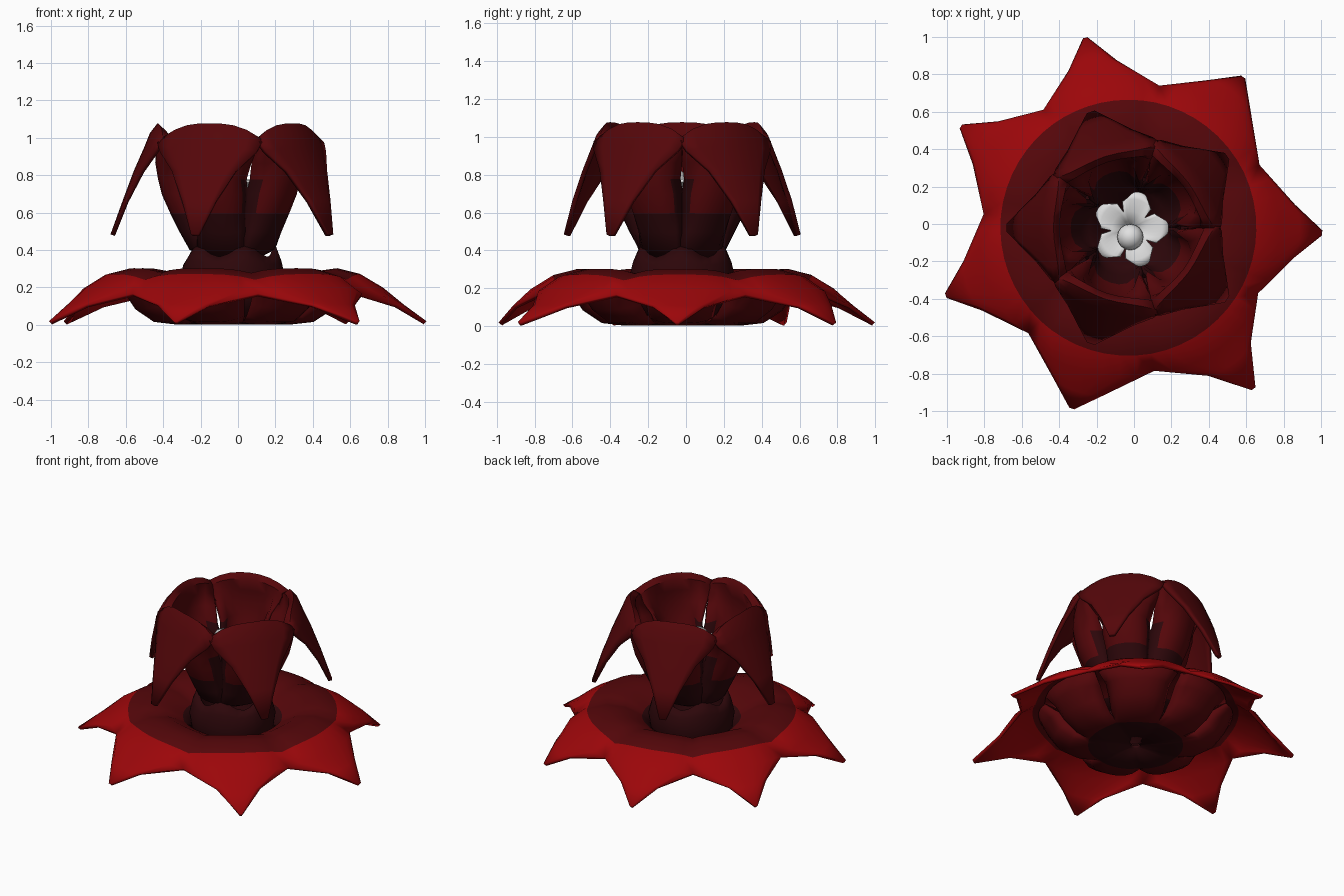
import bpy, bmesh
from math import sin, cos, hypot, radians, pi

old = bpy.data.objects.get("Cube")
if old:
    bpy.data.objects.remove(old, do_unlink=True)

CX, CY = -0.03, -0.02


def material(name, rgb):
    m = bpy.data.materials.new(name)
    m.use_nodes = True
    m.diffuse_color = (*rgb, 1)
    m.node_tree.nodes["Principled BSDF"].inputs["Base Color"].default_value = (*rgb, 1)
    return m


BRIGHT = material("bright red", (0.33, 0.002, 0.003))
DARK = material("dark red", (0.09, 0.002, 0.003))
BROWN = material("maroon brown", (0.026, 0.002, 0.003))
WHITE = material("white", (0.75, 0.75, 0.75))
REDS = [BROWN, DARK, BRIGHT]


def red_zone(face):
    """Color bands are rings around the flower's axis."""
    c = face.calc_center_median()
    r = hypot(c.x - CX, c.y - CY)
    return 0 if r < 0.31 else 1 if r < 0.68 else 2


def finish(bm, name, mats, thickness):
    bmesh.ops.remove_doubles(bm, verts=bm.verts, dist=0.002)
    bmesh.ops.recalc_face_normals(bm, faces=bm.faces)
    if mats is REDS:
        for f in bm.faces:
            f.material_index = red_zone(f)
    me = bpy.data.meshes.new(name)
    bm.to_mesh(me)
    bm.free()
    ob = bpy.data.objects.new(name, me)
    bpy.context.collection.objects.link(ob)
    for m in mats:
        me.materials.append(m)
    mod = ob.modifiers.new("thickness", 'SOLIDIFY')
    mod.thickness = thickness
    mod.offset = 0
    bpy.ops.object.select_all(action='DESELECT')
    ob.select_set(True)
    bpy.context.view_layer.objects.active = ob
    bpy.ops.object.shade_smooth_by_angle(angle=radians(50))


def petal(bm, rows, angle, half_right, half_left, center=(CX, CY)):
    """Sweep a row profile: radius, height, width share, edge flare, edge lift."""
    grid = []
    for r, z, share, flare, lift in rows:
        line = []
        for i in range(-4, 5):
            u = i / 4
            a = angle + u * share * (half_left if u > 0 else half_right)
            roll = abs(u) ** 3
            rr = r + flare * roll
            line.append(bm.verts.new((center[0] + rr * cos(a),
                                      center[1] + rr * sin(a), z + lift * roll)))
        grid.append(line)
    for low, high in zip(grid, grid[1:]):
        for i in range(8):
            bm.faces.new((low[i], low[i + 1], high[i + 1], high[i]))


# Wide lower skirt: seven joined pointed petals over a shallow bowl of sepals
skirt_rows = [
    (0.24, 0.14, 1, 0, 0), (0.33, 0.215, 1, 0, -0.01),
    (0.44, 0.275, 1, 0, -0.02), (0.56, 0.292, 1, 0, -0.025),
    (0.68, 0.262, 1, 0, -0.03), (0.80, 0.19, 1, -0.03, -0.03),
    (0.91, 0.10, 0.34, -0.02, 0), (1.03, 0.012, 0.02, 0, 0)]
sepal_rows = [
    (0.03, 0.012, 1, 0, 0), (0.31, 0.012, 1, 0, 0.01),
    (0.43, 0.025, 0.95, -0.04, 0.03), (0.53, 0.09, 0.9, -0.08, 0.03),
    (0.59, 0.18, 0.9, -0.08, 0.02), (0.63, 0.26, 0.95, -0.02, -0.02)]
skirt_tips = [(-1.5, 1.03), (52.7, 1.005), (102.8, 1.035), (148.8, 1.04),
              (200.4, 1.035), (252.6, 1.005), (307.9, 1.085)]
skirt, sepals = bmesh.new(), bmesh.new()
for i, (degrees, reach) in enumerate(skirt_tips):
    right = (radians(degrees - skirt_tips[i - 1][0]) % (2 * pi)) / 2
    left = (radians(skirt_tips[(i + 1) % 7][0] - degrees) % (2 * pi)) / 2
    rows = skirt_rows[:-1] + [(reach, *skirt_rows[-1][1:])]
    petal(skirt, rows, radians(degrees), right, left)
    petal(sepals, sepal_rows, radians(degrees), right, left)
finish(skirt, "skirt_petals", REDS, 0.022)
finish(sepals, "skirt_sepals", REDS, 0.02)

# Upper crown: five drooping petals whose throat edges roll inward
crown_rows = [
    (0.06, 0.33, 1.05, 0, 0), (0.22, 0.41, 1.05, 0, 0),
    (0.27, 0.50, 1.0, -0.06, 0), (0.32, 0.60, 0.98, -0.10, 0),
    (0.365, 0.70, 0.97, -0.12, 0), (0.385, 0.78, 0.89, -0.12, 0),
    (0.40, 0.87, 0.97, -0.08, 0), (0.395, 0.96, 1.0, 0, -0.03),
    (0.38, 1.04, 1.02, 0.04, -0.06), (0.40, 1.065, 1.03, 0.06, -0.08),
    (0.43, 1.02, 1.03, 0.05, -0.05), (0.46, 0.945, 0.93, 0.03, -0.02),
    (0.515, 0.82, 0.56, 0, 0), (0.575, 0.66, 0.26, 0, 0),
    (0.64, 0.48, 0.05, 0, 0)]
for i in range(5):
    bm = bmesh.new()
    petal(bm, crown_rows, radians(36 + 72 * i), pi / 5, pi / 5)
    finish(bm, f"crown_petal_{i + 1}", REDS, 0.025)

# Bulb with a scalloped top edge
bm = bmesh.new()
rings = []
SIDES = 30
for r, z, wave in ((0.20, 0.02, 0), (0.26, 0.15, 0), (0.275, 0.25, 0),
                   (0.255, 0.33, 0.01), (0.225, 0.39, 0.03)):
    rings.append([bm.verts.new((CX + r * cos(t), CY + r * sin(t), z + wave * cos(5 * t)))
                  for t in (2 * pi * k / SIDES for k in range(SIDES))])
for low, high in zip(rings, rings[1:]):
    for k in range(SIDES):
        n = (k + 1) % SIDES
        bm.faces.new((low[k], low[n], high[n], high[k]))
finish(bm, "bulb", [BROWN], 0.015)

# White inner blossom
blossom_rows = [(0.02, 0.73, 1, 0, 0), (0.10, 0.75, 1, 0, 0.01),
                (0.165, 0.77, 0.85, -0.01, 0), (0.205, 0.765, 0.3, -0.01, 0)]
bm = bmesh.new()
for i in range(5):
    petal(bm, blossom_rows, radians(3 + 72 * i), pi / 5, pi / 5, (-0.02, -0.03))
finish(bm, "blossom_petals", [WHITE], 0.015)

# Round blossom center and the stalk below it
bpy.ops.mesh.primitive_uv_sphere_add(segments=16, ring_count=10, radius=0.07,
                                     location=(-0.02, -0.07, 0.77))
ball = bpy.context.object
ball.name = "blossom_center"
ball.data.materials.append(WHITE)
bpy.ops.object.shade_smooth_by_angle()

bpy.ops.mesh.primitive_cylinder_add(vertices=10, radius=0.025, depth=0.4,
                                    location=(-0.02, -0.03, 0.54))
stalk = bpy.context.object
stalk.name = "blossom_stalk"
stalk.data.materials.append(BROWN)
bpy.ops.object.shade_smooth_by_angle()
